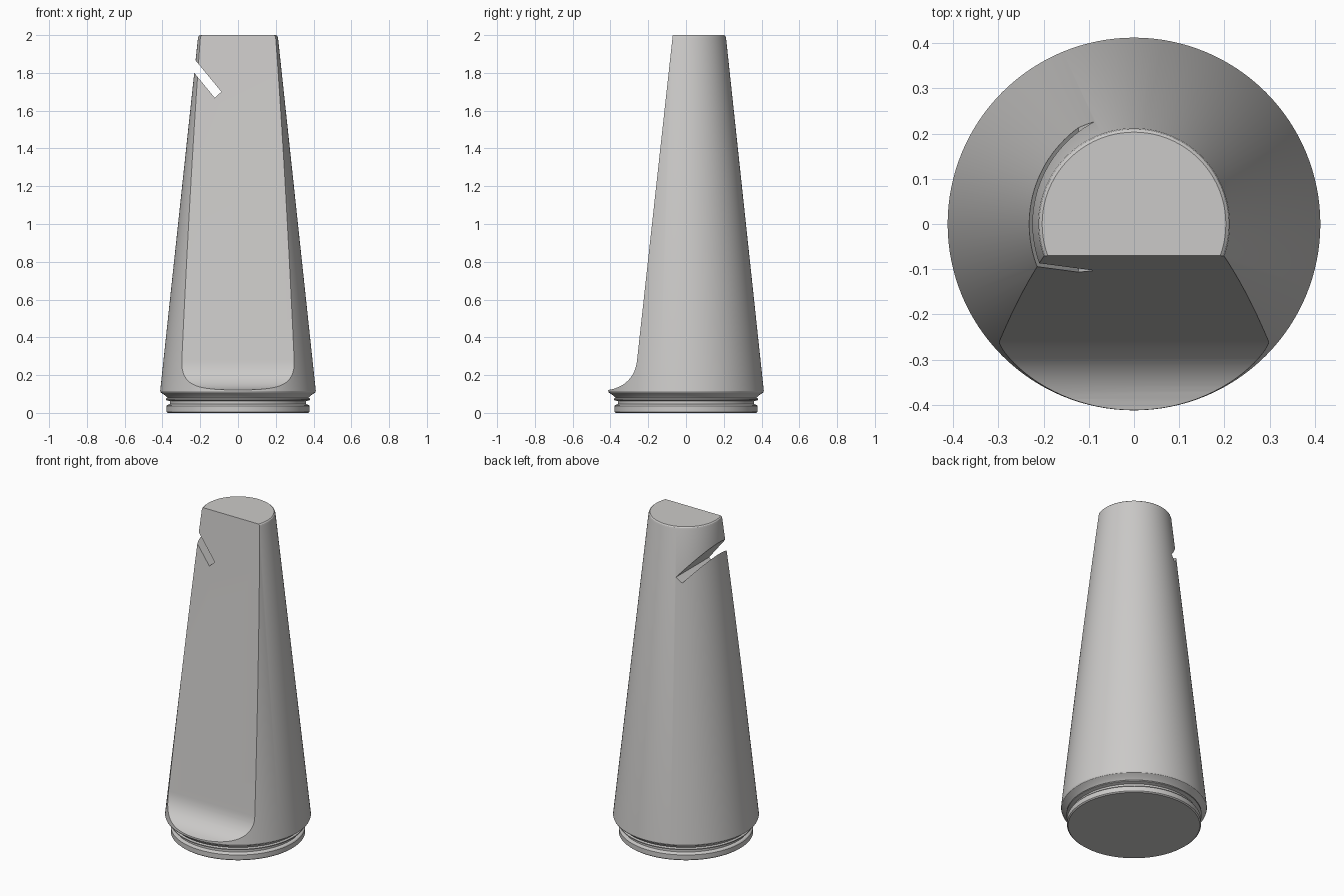
import bpy, bmesh, math

if "Cube" in bpy.data.objects:
    bpy.data.objects.remove(bpy.data.objects["Cube"])

grey = bpy.data.materials.new("light grey")
grey.diffuse_color = (0.6, 0.59, 0.58, 1)
grey.use_nodes = True
grey.node_tree.nodes["Principled BSDF"].inputs["Base Color"].default_value = grey.diffuse_color


def make_object(name, bm):
    bmesh.ops.recalc_face_normals(bm, faces=bm.faces[:])
    me = bpy.data.meshes.new(name)
    bm.to_mesh(me)
    bm.free()
    me.materials.append(grey)
    ob = bpy.data.objects.new(name, me)
    bpy.context.collection.objects.link(ob)
    return ob


def lathe(name, profile, n=128):
    bm = bmesh.new()
    rings = [[bm.verts.new((r * math.cos(2 * math.pi * i / n), r * math.sin(2 * math.pi * i / n), z))
              for i in range(n)] for r, z in profile]
    for a, b in zip(rings, rings[1:]):
        for i in range(n):
            j = (i + 1) % n
            bm.faces.new((a[i], a[j], b[j], b[i]))
    bm.faces.new(rings[0][::-1])
    bm.faces.new(rings[-1])
    return make_object(name, bm)


def prism(name, points, offset):
    bm = bmesh.new()
    face = bm.faces.new([bm.verts.new(p) for p in points])
    ext = bmesh.ops.extrude_face_region(bm, geom=[face])["geom"]
    bmesh.ops.translate(bm, vec=offset, verts=[g for g in ext if isinstance(g, bmesh.types.BMVert)])
    # keep both caps so the cutter is closed
    if not face.is_valid or any(e.is_boundary for e in bm.edges):
        bmesh.ops.holes_fill(bm, edges=[e for e in bm.edges if e.is_boundary])
    return make_object(name, bm)


# tapered body with grooved foot
body = lathe("tapered_body", [
    (0.372, 0.0), (0.379, 0.006), (0.379, 0.036), (0.374, 0.042),
    (0.361, 0.046), (0.361, 0.062), (0.382, 0.068), (0.382, 0.074),
    (0.374, 0.08), (0.384, 0.091), (0.409, 0.108), (0.412, 0.116), (0.411, 0.125),
    (0.212, 1.985), (0.209, 1.995), (0.203, 2.0)])

# sloping front flat that curves out to a lip at the bottom
p0, p1, p2, p3 = (-0.259, 0.28), (-0.268, 0.19), (-0.325, 0.132), (-0.42, 0.12)
curve = []
for k in range(17):
    t = k / 16
    w = ((1 - t) ** 3, 3 * t * (1 - t) ** 2, 3 * t * t * (1 - t), t ** 3)
    curve.append(tuple(sum(a * q[i] for a, q in zip(w, (p0, p1, p2, p3))) for i in (0, 1)))
side = [(-0.059, 2.1)] + curve + [(-0.7, 0.12), (-0.7, 2.1)]
flat_cutter = prism("flat_cutter", [(-0.7, y, z) for y, z in side], (1.4, 0, 0))

# slanted slot through the upper left side
slot = [(-0.088, 1.70), (-0.368, 2.04), (-0.403, 2.008), (-0.123, 1.668)]
slot_cutter = prism("slot_cutter", [(x, -0.6, z) for x, z in slot], (0, 1.2, 0))

bpy.context.view_layer.objects.active = body
body.select_set(True)
for cutter in (flat_cutter, slot_cutter):
    mod = body.modifiers.new("cut", 'BOOLEAN')
    mod.operation = 'DIFFERENCE'
    mod.solver = 'EXACT'
    mod.object = cutter
    cutter.hide_render = True
    bpy.ops.object.modifier_apply(modifier=mod.name)
    bpy.data.objects.remove(cutter)

for ob in bpy.context.selected_objects:
    ob.select_set(ob == body)
bpy.ops.object.shade_smooth_by_angle(angle=math.radians(25))
